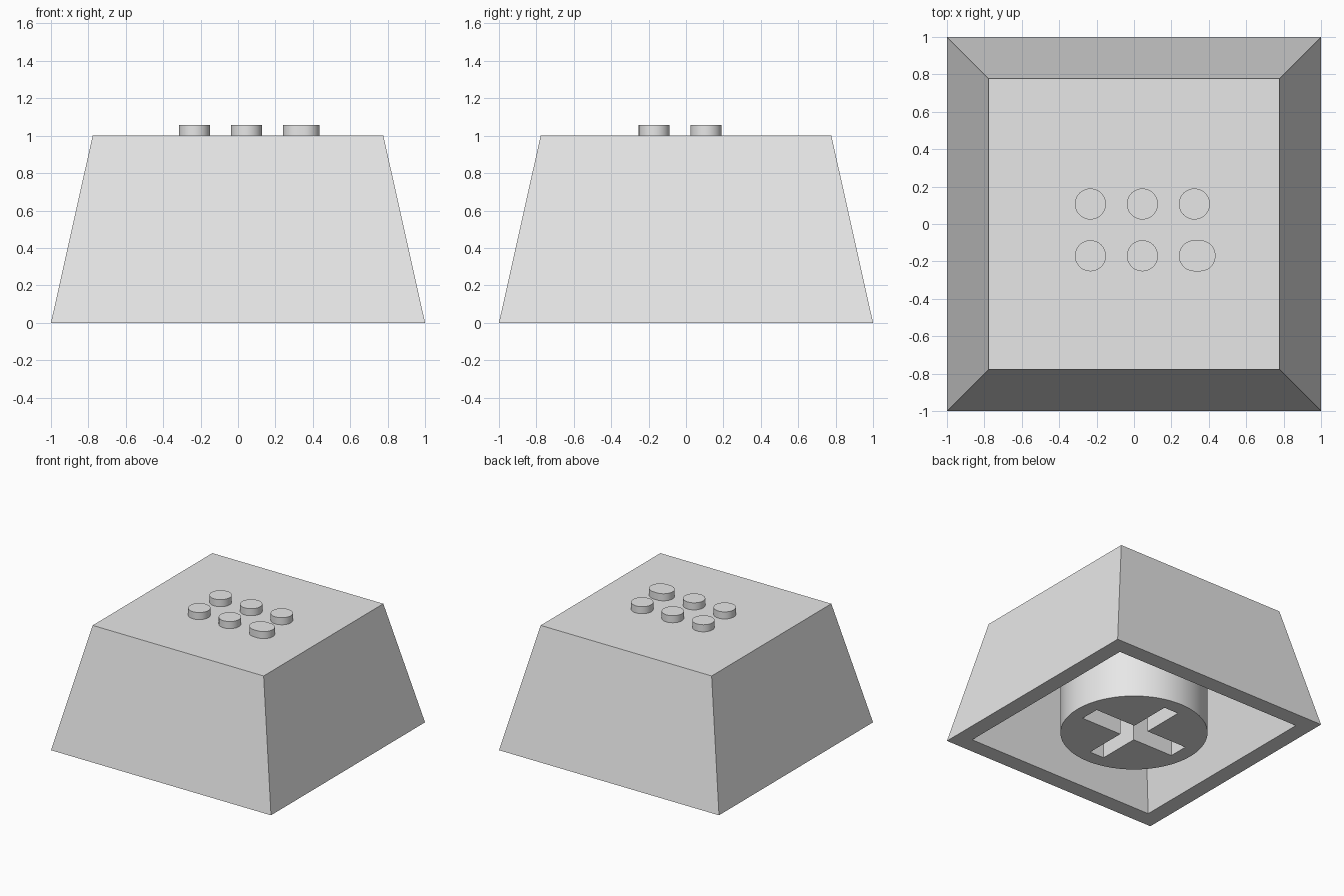
import bpy, bmesh, math

default_cube = bpy.data.objects.get("Cube")
if default_cube:
    bpy.data.objects.remove(default_cube, do_unlink=True)

grey = bpy.data.materials.new("light_grey")
grey.use_nodes = True
grey.diffuse_color = (0.8, 0.8, 0.8, 1)
grey.node_tree.nodes["Principled BSDF"].inputs["Base Color"].default_value = (0.8, 0.8, 0.8, 1)


def make_object(name, bm):
    bmesh.ops.recalc_face_normals(bm, faces=bm.faces)
    mesh = bpy.data.meshes.new(name)
    bm.to_mesh(mesh)
    bm.free()
    mesh.materials.append(grey)
    obj = bpy.data.objects.new(name, mesh)
    bpy.context.collection.objects.link(obj)
    return obj


def select_only(obj):
    bpy.ops.object.select_all(action='DESELECT')
    obj.select_set(True)
    bpy.context.view_layer.objects.active = obj


def smooth(obj):
    select_only(obj)
    bpy.ops.object.shade_smooth_by_angle(angle=math.radians(30))


def prism(name, outline, z0, z1):
    """Extrude a flat outline from z0 up to z1."""
    bm = bmesh.new()
    face = bm.faces.new([bm.verts.new((x, y, z0)) for x, y in outline])
    top = bmesh.ops.extrude_face_region(bm, geom=[face])["geom"]
    for v in top:
        if isinstance(v, bmesh.types.BMVert):
            v.co.z = z1
    return make_object(name, bm)


def round_outline(cx, cy, radius, segments, stretch=0):
    """Circle, or a stadium when its right half is shifted by stretch."""
    points = []
    for half, shift in ((-0.5, stretch), (0.5, 0)):
        for i in range(segments // 2 + (1 if stretch else 0)):
            a = math.pi * (half + 2 * i / segments)
            points.append((cx + shift + radius * math.cos(a), cy + radius * math.sin(a)))
    return points


# Hollow tapered cap: square rings from outer top, over the rim, to the ceiling
CEILING = 0.865
bm = bmesh.new()
rings = []
for half, z in ((0.777, 1.0), (1.0, 0.0), (0.865, 0.0), (0.672, CEILING)):
    rings.append([bm.verts.new((sx * half, sy * half, z))
                  for sx, sy in ((-1, -1), (1, -1), (1, 1), (-1, 1))])
for a, b in zip(rings, rings[1:]):
    for i in range(4):
        j = (i + 1) % 4
        bm.faces.new((a[i], a[j], b[j], b[i]))
bm.faces.new(rings[0])
bm.faces.new(rings[-1])
make_object("cap_shell", bm)

# Round stem with a cross-shaped socket
stem = prism("stem", round_outline(0, 0, 0.554, 96), 0, CEILING)
L, WX, WY = 0.436, 0.066, 0.082
quarter = [(L, WY), (WX, WY), (WX, L)]
cross = []
for sx, sy, step in ((1, 1, 1), (-1, 1, -1), (-1, -1, 1), (1, -1, -1)):
    cross += [(sx * x, sy * y) for x, y in quarter[::step]]
cutter = prism("socket_cutter", cross, -0.1, CEILING + 0.1)
cutter.hide_render = True
socket = stem.modifiers.new("socket", 'BOOLEAN')
socket.operation = 'DIFFERENCE'
socket.solver = 'EXACT'
socket.object = cutter
select_only(stem)
bpy.ops.object.modifier_apply(modifier="socket")
bpy.data.objects.remove(cutter, do_unlink=True)
smooth(stem)

# Raised dots on top; the front right one is stretched sideways
for row, y in (("back", 0.107), ("front", -0.17)):
    for column, x in (("left", -0.233), ("middle", 0.045), ("right", 0.323)):
        stretch = 0.03 if (row, column) == ("front", "right") else 0
        smooth(prism(f"dot_{row}_{column}", round_outline(x, y, 0.083, 48, stretch), 1.0, 1.058))
